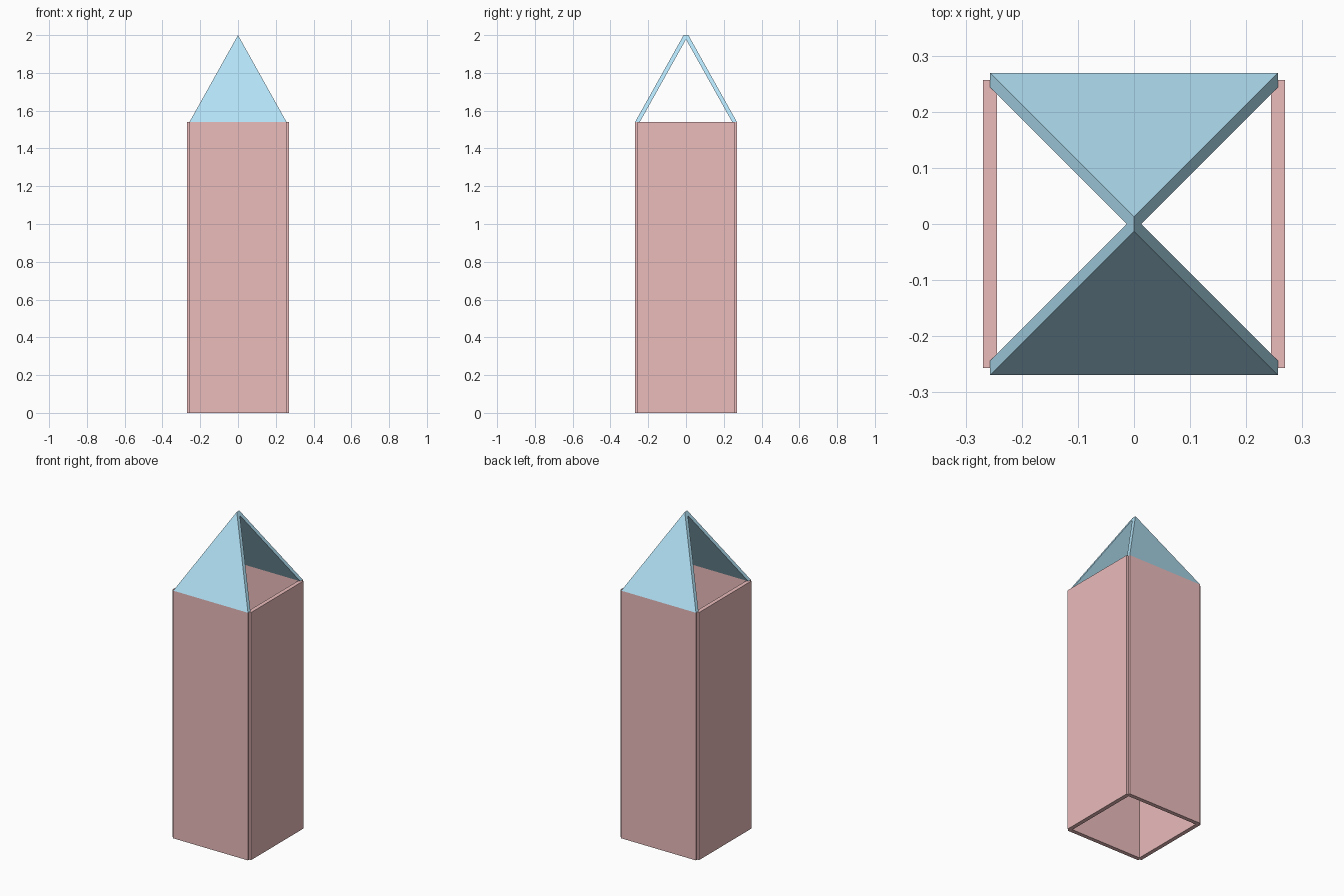
import bpy, bmesh
from math import pi
from mathutils import Matrix, Vector

if "Cube" in bpy.data.objects:
    bpy.data.objects.remove(bpy.data.objects["Cube"])

R = 0.257      # half width of a panel, and its distance from the centre
T = 0.0125     # half thickness of a panel
EAVE = 1.54
TOP = 2.0


def material(name, color):
    m = bpy.data.materials.new(name)
    m.diffuse_color = color
    m.use_nodes = True
    m.node_tree.nodes["Principled BSDF"].inputs["Base Color"].default_value = m.diffuse_color
    return m


def panel(name, outline, angle, mat):
    """Flat outline thickened along y, then turned about z."""
    bm = bmesh.new()
    face = bm.faces.new([bm.verts.new(Vector(p) - Vector((0, T, 0))) for p in outline])
    ext = bmesh.ops.extrude_face_region(bm, geom=[face], use_keep_orig=True)
    verts = [g for g in ext["geom"] if isinstance(g, bmesh.types.BMVert)]
    bmesh.ops.translate(bm, verts=verts, vec=(0, 2 * T, 0))
    bmesh.ops.recalc_face_normals(bm, faces=bm.faces)
    bm.transform(Matrix.Rotation(angle, 4, 'Z'))
    me = bpy.data.meshes.new(name)
    bm.to_mesh(me)
    bm.free()
    me.materials.append(mat)
    ob = bpy.data.objects.new(name, me)
    bpy.context.collection.objects.link(ob)


pink = material("wall_pink", (0.83, 0.50, 0.50, 1))
blue = material("roof_blue", (0.45, 0.76, 0.92, 1))

# Four wall panels, open at top and bottom
wall = [(-R, -R, 0), (R, -R, 0), (R, -R, EAVE), (-R, -R, EAVE)]
for i, side in enumerate(("front", "right", "back", "left")):
    panel(side + "_wall", wall, i * pi / 2, pink)

# Two leaning triangular roof panels, front and back only
gable = [(-R, -R, EAVE), (R, -R, EAVE), (0, 0, TOP)]
for i, side in enumerate(("front", "back")):
    panel(side + "_roof", gable, i * pi, blue)
